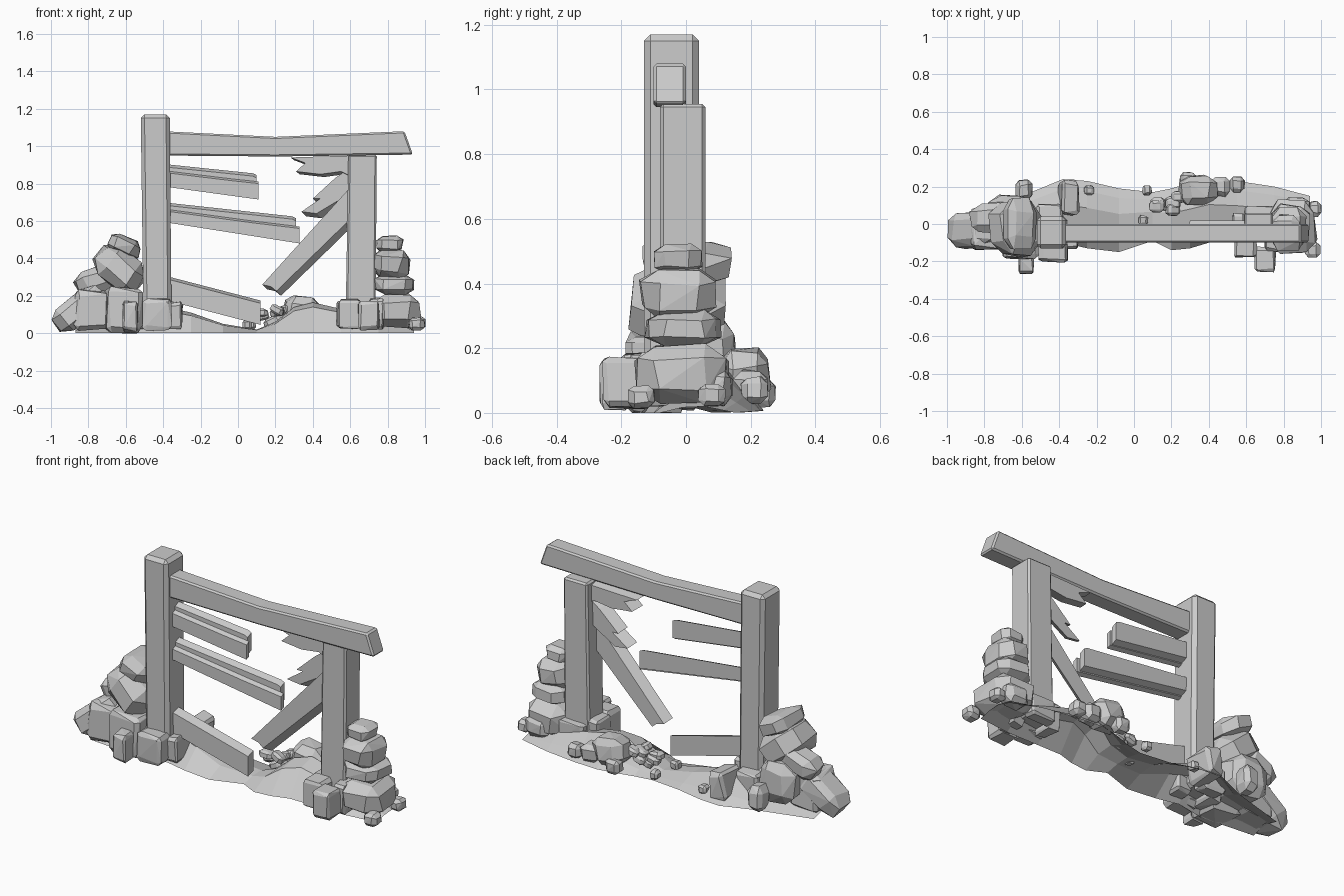
import bpy
import bmesh
import random
from math import radians
from mathutils import Vector, Matrix

random.seed(4)

default_cube = bpy.data.objects.get("Cube")
if default_cube:
    bpy.data.objects.remove(default_cube, do_unlink=True)

# One plain grey for everything
grey = bpy.data.materials.new("plain_grey")
grey.use_nodes = True
colour = (.6, .6, .6, 1)
grey.diffuse_color = colour
grey.node_tree.nodes["Principled BSDF"].inputs["Base Color"].default_value = colour


def finish(name, bm):
    """Turn a bmesh into a flat shaded grey object."""
    bmesh.ops.recalc_face_normals(bm, faces=bm.faces)
    mesh = bpy.data.meshes.new(name)
    bm.to_mesh(mesh)
    bm.free()
    mesh.materials.append(grey)
    obj = bpy.data.objects.new(name, mesh)
    bpy.context.collection.objects.link(obj)
    return obj


def rock(name, centre, size, tilt=0, chamfer=.24):
    """Chunky stone: a chamfered block with jittered corners, tilted about y."""
    bm = bmesh.new()
    bmesh.ops.create_cube(bm, size=1)
    bmesh.ops.bevel(bm, geom=bm.edges[:], offset=chamfer, segments=1,
                    affect='EDGES', profile=.5)
    for vert in bm.verts:
        vert.co += Vector([random.uniform(-.05, .05) for axis in range(3)])
    hull = bmesh.ops.convex_hull(bm, input=bm.verts[:])
    spare = [v for v in set(hull["geom_interior"] + hull["geom_unused"])
             if isinstance(v, bmesh.types.BMVert)]
    bmesh.ops.delete(bm, geom=spare, context='VERTS')
    bmesh.ops.dissolve_limit(bm, angle_limit=radians(5),
                             verts=bm.verts[:], edges=bm.edges[:])
    place = Matrix.Translation(centre) @ Matrix.Rotation(radians(tilt), 4, 'Y')
    bm.transform(place @ Matrix.Diagonal((*size, 1)))
    return finish(name, bm)


def block(name, centre, size, tilt=0):
    """Squarer stone used around the post feet."""
    return rock(name, centre, size, tilt, chamfer=.11)


def board(name, outline, front, back, drift=(0, 0), bevel=0):
    """Extrude an x-z outline from front to back, drifting the back face."""
    bm = bmesh.new()
    near = [bm.verts.new((x, front, z)) for x, z in outline]
    far = [bm.verts.new((x + drift[0], back, z + drift[1])) for x, z in outline]
    bm.faces.new(near)
    bm.faces.new(far[::-1])
    for i in range(len(outline)):
        j = (i + 1) % len(outline)
        bm.faces.new((near[i], far[i], far[j], near[j]))
    obj = finish(name, bm)
    if bevel:
        mod = obj.modifiers.new("worn_edges", 'BEVEL')
        mod.width = bevel
        mod.segments = 1
        mod.limit_method = 'ANGLE'
    return obj


# Posts and top beam
board("tall_post", [(-.505, .05), (-.355, .05), (-.365, 1.17), (-.52, 1.17)],
      -.13, .04, bevel=.02)
board("short_post", [(.575, .05), (.735, .05), (.742, .955), (.59, .955)],
      -.08, .06, bevel=.01)
board("top_beam", [(-.4, .95), (.2, .945), (.935, .955), (.89, 1.08),
                   (.2, 1.05), (-.4, 1.08)], -.1, 0, bevel=.009)

# Broken rails on the tall post, with a split along the top
board("upper_rail", [(-.4, .785), (.11, .715), (.11, .8), (-.03, .815),
                     (-.4, .86)], -.08, -.055, drift=(0, .01))
board("upper_rail_rear", [(-.4, .8), (.1, .73), (.1, .83), (.08, .84),
                          (-.4, .89)], -.055, -.02, drift=(0, .015))
board("middle_rail", [(-.4, .595), (.33, .48), (.33, .56), (.08, .59),
                      (-.4, .655)], -.08, -.055, drift=(0, .01))
board("middle_rail_rear", [(-.4, .61), (.31, .5), (.31, .6), (.29, .61),
                           (-.4, .685)], -.055, -.02, drift=(0, .015))
board("lower_rail", [(-.4, .18), (.12, .045), (.12, .16),
                     (-.4, .295)], -.08, -.03, drift=(0, .015))

# Splintered braces on the short post, twisted to show their undersides
twist = (.025, -.025)
board("long_brace", [(.205, .225), (.6, .61), (.6, .78), (.13, .26),
                     (.175, .25)], -.065, -.02, twist)
board("middle_brace", [(.62, .9), (.52, .83), (.4, .72), (.44, .72),
                       (.34, .65), (.42, .64), (.62, .76)],
      -.04, .01, twist)
board("upper_brace", [(.28, .94), (.36, .91), (.31, .865), (.44, .85),
                      (.55, .865), (.62, .83), (.62, .95)],
      -.05, .02, drift=(.02, -.015))

# Uneven ground sheet: x, front y, back y, crest height
stations = [(-.87, -.1, .08, .02), (-.55, -.13, .17, .05),
            (-.38, -.1, .24, .14), (-.25, -.13, .23, .11),
            (-.08, -.15, .19, .05), (.1, -.09, .17, .02),
            (.2, -.14, .19, .06), (.3, -.13, .22, .14),
            (.4, -.1, .24, .165), (.55, -.1, .23, .13),
            (.75, -.1, .2, .08), (.94, -.08, .15, .02)]
section = [(0, 0), (.3, .85), (.6, 1), (.85, .4), (1, .05)]
bm = bmesh.new()
rows = [[bm.verts.new((x, front + (back - front) * t, crest * rise))
         for t, rise in section] for x, front, back, crest in stations]
for row, after in zip(rows, rows[1:]):
    for i in range(len(section) - 1):
        bm.faces.new((row[i], after[i], after[i + 1], row[i + 1]))
ground = finish("ground_mound", bm)

# Rock pile beside the tall post
rock("outer_leaning_slab", (-.86, -.03, .13), (.31, .19, .15), -40)
rock("outer_upper_rock", (-.76, .03, .285), (.22, .16, .13), -20)
rock("large_tilted_rock", (-.63, -.03, .345), (.27, .28, .19), 40)
rock("pile_cap_slab", (-.61, 0, .465), (.18, .26, .11), 25)
rock("pile_back_rock", (-.66, .08, .17), (.22, .15, .24))
rock("pile_rear_stone", (-.59, .18, .09), (.09, .11, .14))
block("pile_front_block", (-.61, -.09, .125), (.19, .19, .23))
block("pile_front_pillar", (-.575, -.22, .09), (.08, .09, .15))
block("pile_outer_block", (-.78, -.04, .12), (.18, .19, .21))

# Stones round the tall post foot
block("tall_foot_front", (-.43, -.14, .1), (.15, .13, .16))
block("tall_foot_inner", (-.345, -.07, .095), (.09, .12, .14))
block("tall_foot_outer", (-.51, -.04, .1), (.08, .16, .16))
block("tall_foot_rear", (-.35, .14, .1), (.09, .18, .15), 10)
block("tall_foot_back", (-.45, .06, .09), (.14, .09, .14))

# Stones round the short post foot
block("short_foot_front", (.595, -.12, .1), (.12, .12, .16))
block("short_foot_pillar", (.7, -.19, .095), (.11, .13, .15))
block("short_foot_outer", (.74, -.08, .105), (.08, .13, .16))
block("short_foot_inner", (.565, -.01, .1), (.08, .13, .15))
block("short_foot_back", (.67, .06, .09), (.16, .07, .12))

# Stacked stones beside the short post
rock("stack_base", (.845, -.015, .12), (.25, .28, .18))
rock("stack_second", (.835, -.01, .26), (.2, .22, .11))
rock("stack_third", (.82, -.025, .37), (.19, .22, .15), 8)
rock("stack_top", (.81, -.025, .475), (.14, .14, .09))
rock("stack_side_stone", (.955, -.14, .05), (.08, .08, .07))
rock("stack_end_stone", (.965, .08, .055), (.07, .08, .07))
rock("stack_rear_stone", (.87, .09, .08), (.14, .1, .11))

# Rubble behind the fence
rock("rubble_large", (.34, .18, .12), (.19, .16, .15), 10)
rock("rubble_rear", (.29, .24, .06), (.09, .07, .08))
rock("rubble_beside", (.46, .2, .08), (.1, .1, .1))
rock("rubble_end", (.55, .21, .07), (.08, .08, .08))
for i in range(7):
    spot = (random.uniform(.12, .25), random.uniform(.06, .15),
            random.uniform(.06, .13))
    rock("rubble_chip_" + str(i), spot, (.075, .06, .045),
         random.uniform(-30, 30))

# Scattered pebbles
for x, y in [(.07, .18), (-.24, .18), (.05, .02)]:
    rock("pebble", (x, y, .045), (.05, .05, .05))
